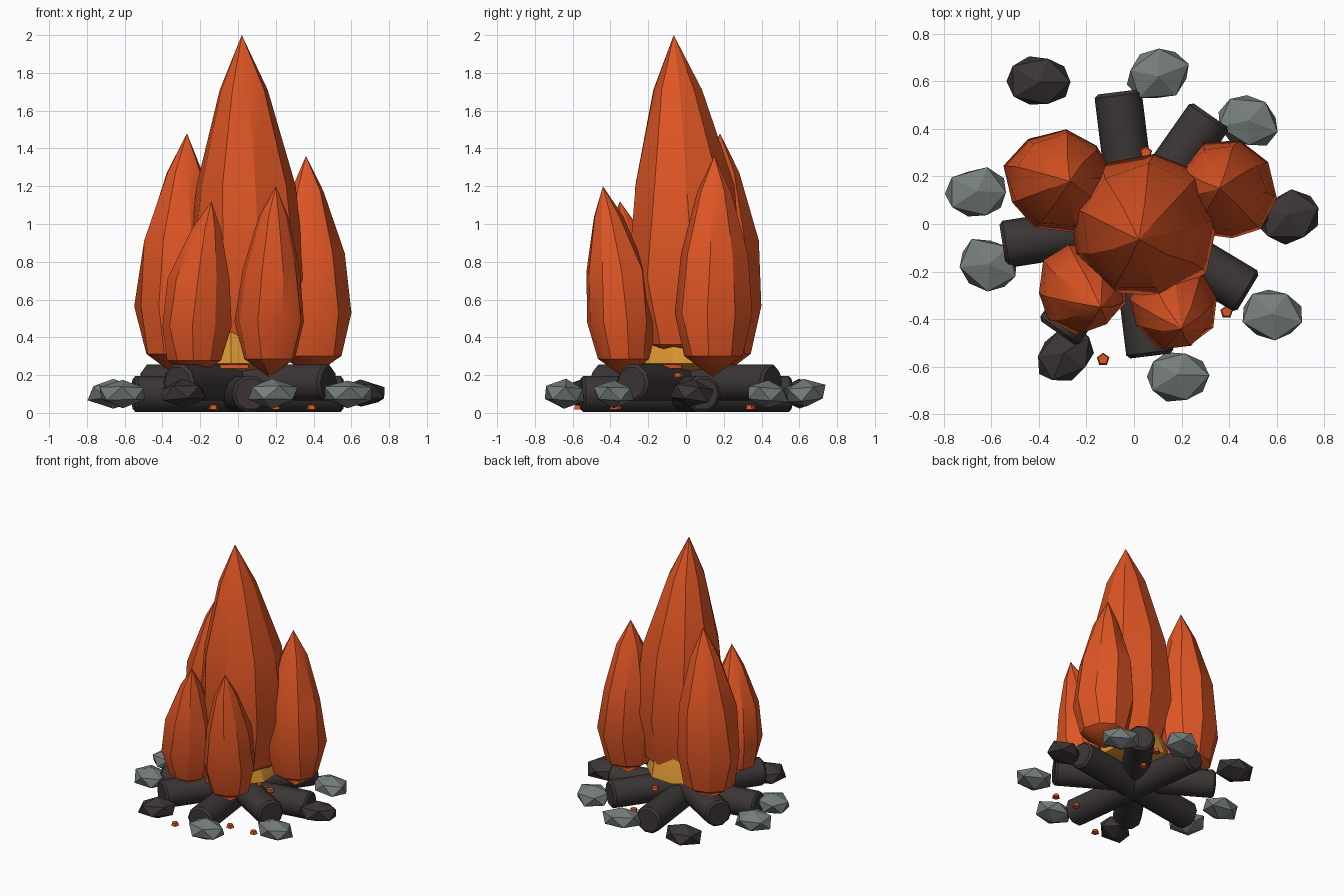
import bpy, bmesh, math, random
from mathutils import Vector, Matrix

random.seed(4)
cube = bpy.data.objects.get("Cube")
if cube:
    bpy.data.objects.remove(cube, do_unlink=True)


def material(name, rgb):
    m = bpy.data.materials.new(name)
    m.use_nodes = True
    m.diffuse_color = (*rgb, 1)
    m.node_tree.nodes["Principled BSDF"].inputs["Base Color"].default_value = (*rgb, 1)
    return m


ORANGE = material("flame orange", (0.74, 0.092, 0.018))
YELLOW = material("inner flame yellow", (0.7, 0.3, 0.03))
CHAR = material("charred wood", (0.045, 0.036, 0.036))
GREY = material("stone grey", (0.18, 0.21, 0.2))


def finish(name, bm, mat, angle=None):
    bmesh.ops.recalc_face_normals(bm, faces=bm.faces)
    mesh = bpy.data.meshes.new(name)
    bm.to_mesh(mesh)
    bm.free()
    mesh.materials.append(mat)
    ob = bpy.data.objects.new(name, mesh)
    bpy.context.collection.objects.link(ob)
    if angle:
        bpy.ops.object.select_all(action='DESELECT')
        ob.select_set(True)
        bpy.context.view_layer.objects.active = ob
        bpy.ops.object.shade_smooth_by_angle(angle=math.radians(angle))
    return ob


def flame(name, base, tip, radius, mat, profile, sides=9, wobble=0.06, bottom=0.19):
    """Rings of a height/radius profile, closed by a point at each end."""
    bm = bmesh.new()
    low, high = Vector((*base, bottom)), Vector(tip)
    turn = random.uniform(0, math.tau)
    rings = []
    for t, r in profile:
        c = low.lerp(high, t * t)
        c.z = low.z + (high.z - low.z) * t
        ring = []
        for i in range(sides):
            a = turn + math.tau * i / sides + random.uniform(-1, 1) * wobble
            d = radius * r * (1 + random.uniform(-1, 1) * wobble)
            ring.append(bm.verts.new(c + Vector((math.cos(a) * d, math.sin(a) * d, 0))))
        rings.append(ring)
    foot, top = bm.verts.new(low), bm.verts.new(high)
    for i in range(sides):
        j = (i + 1) % sides
        bm.faces.new((foot, rings[0][j], rings[0][i]))
        bm.faces.new((top, rings[-1][i], rings[-1][j]))
        for a, b in zip(rings, rings[1:]):
            bm.faces.new((a[i], a[j], b[j], b[i]))
    finish(name, bm, mat, 28)


# Outer flames and the glowing core
TONGUE = [(0.095, 0.74), (0.29, 1.0), (0.56, 0.86), (0.84, 0.43)]
flame("main_flame", (0.05, 0), (0.02, -0.065, 2), 0.31, ORANGE, TONGUE)
flame("back_right_flame", (-0.32, 0.18), (-0.27, 0.18, 1.48), 0.23, ORANGE, TONGUE)
flame("back_left_flame", (0.385, 0.14), (0.36, 0.15, 1.36), 0.21, ORANGE, TONGUE)
flame("front_right_flame", (-0.23, -0.265), (-0.14, -0.35, 1.12), 0.19, ORANGE, TONGUE)
flame("front_left_flame", (0.165, -0.33), (0.2, -0.44, 1.2), 0.185, ORANGE, TONGUE)
flame("inner_flame", (0, 0), (0, 0, 0.9), 0.27, YELLOW, [(0.1, 1), (0.35, 0.8)])


# Four charred logs crossing at the middle, two low and two resting higher
def log(name, angle, z):
    bm = bmesh.new()
    rot = Matrix.Rotation(math.radians(angle), 4, 'Z') @ Matrix.Rotation(math.pi / 2, 4, 'Y')
    bmesh.ops.create_cone(bm, cap_ends=True, segments=10, radius1=0.1, radius2=0.1,
                          depth=1.12, matrix=Matrix.Translation((0, 0, z)) @ rot)
    rims = [e for e in bm.edges if any(len(f.verts) > 4 for f in e.link_faces)]
    bmesh.ops.bevel(bm, geom=rims, offset=0.015, segments=1, affect='EDGES')
    finish(name, bm, CHAR, 40)


for i, (angle, z) in enumerate([(9, 0.1), (97, 0.1), (55, 0.16), (149, 0.16)]):
    log(f"log_{i + 1}", angle, z)


# Ring of squat, faceted stones
def stone(name, x, y, mat, sx, sy, turn):
    bm = bmesh.new()
    bmesh.ops.create_icosphere(bm, subdivisions=1, radius=1)
    for v in bm.verts:
        v.co *= random.uniform(0.94, 1.1)
    size = Matrix.Diagonal((sx, sy, 0.073, 1))
    place = Matrix.Translation((x, y, 0.102)) @ Matrix.Rotation(math.radians(turn), 4, 'Z')
    tilt = Matrix.Rotation(random.uniform(-0.15, 0.15), 4, 'X')
    bm.transform(place @ tilt @ size)
    finish(name, bm, mat, 20)


stones = [(-0.4, 0.6, CHAR, 0), (0.1, 0.63, GREY, 20), (0.48, 0.43, GREY, -20),
          (0.65, 0.03, CHAR, 15), (0.58, -0.38, GREY, -15), (0.18, -0.64, GREY, 0),
          (-0.29, -0.55, CHAR, 35), (-0.61, -0.17, GREY, -25), (-0.66, 0.13, GREY, 0)]
for i, (x, y, mat, turn) in enumerate(stones):
    stone(f"stone_{i + 1}", x, y, mat, 0.142, 0.115, turn)

# Small five-sided embers on the ground and on the logs
embers = [(-0.13, -0.57, 0.03), (0.39, -0.37, 0.03), (0.2, -0.38, 0.03), (0.04, -0.39, 0.03),
          (0.2, 0.34, 0.03), (0.05, 0.3, 0.22), (0.3, -0.04, 0.2)]
for i, p in enumerate(embers):
    bm = bmesh.new()
    bmesh.ops.create_cone(bm, cap_ends=True, segments=5, radius1=0.028, radius2=0.022,
                          depth=0.022, matrix=Matrix.Translation(p))
    finish(f"ember_{i + 1}", bm, ORANGE)

# Thin glowing splinters lying on top of the logs
for i, (x, y, turn) in enumerate([(-0.02, -0.24, 0), (0.24, -0.1, 110)]):
    bm = bmesh.new()
    rot = Matrix.Rotation(math.radians(turn), 4, 'Z')
    bmesh.ops.create_cube(bm, size=1, matrix=Matrix.Translation((x, y, 0.245)) @ rot
                          @ Matrix.Diagonal((0.15, 0.04, 0.02, 1)))
    finish(f"glowing_splinter_{i + 1}", bm, ORANGE)
